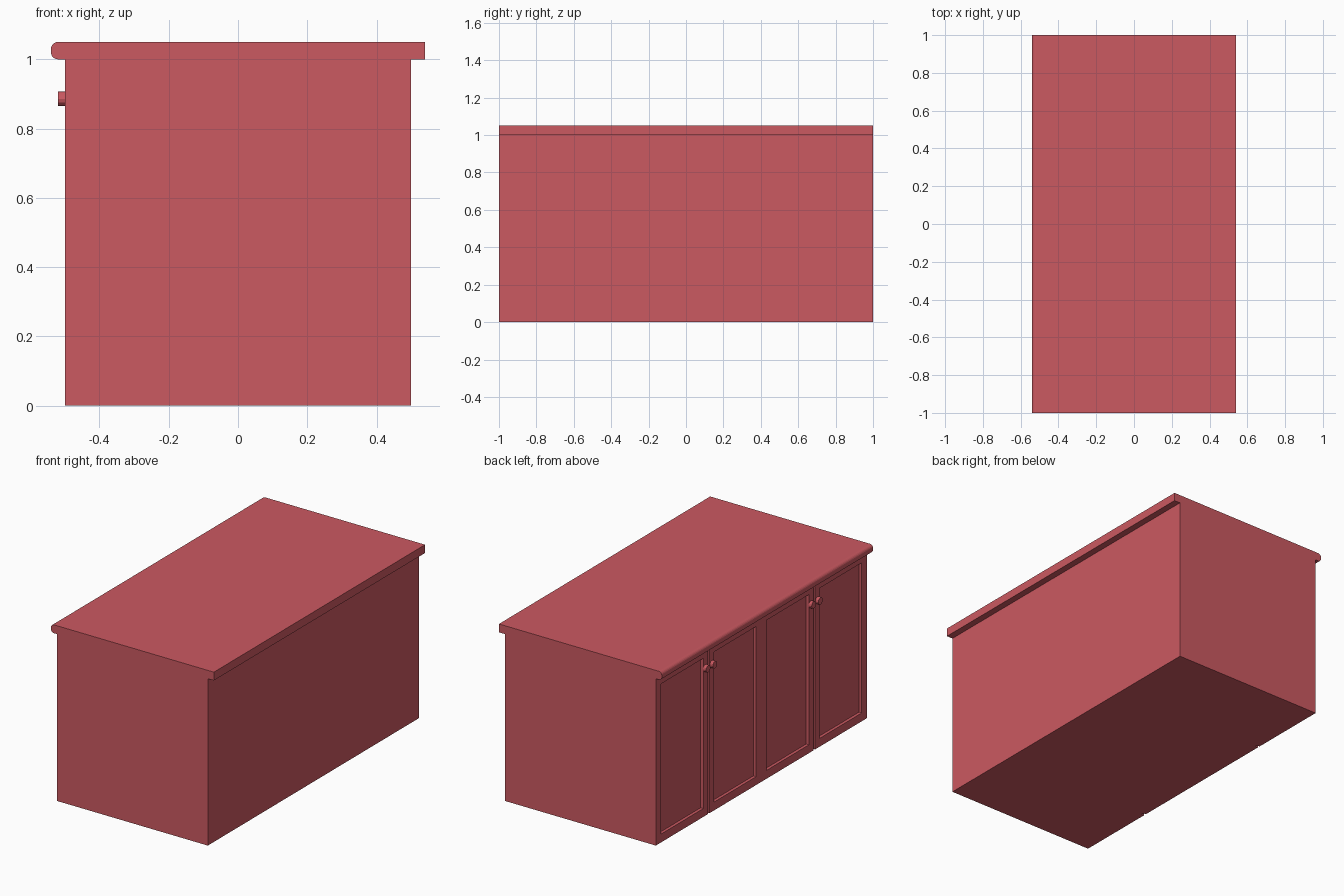
import bpy, bmesh, math
from mathutils import Matrix, Vector

if "Cube" in bpy.data.objects:
    bpy.data.objects.remove(bpy.data.objects["Cube"])

red = bpy.data.materials.new("red_paint")
red.diffuse_color = (0.6, 0.1, 0.12, 1)
red.use_nodes = True
red.node_tree.nodes["Principled BSDF"].inputs["Base Color"].default_value = red.diffuse_color


def finish(bm, name):
    bmesh.ops.recalc_face_normals(bm, faces=bm.faces[:])
    me = bpy.data.meshes.new(name)
    bm.to_mesh(me)
    bm.free()
    me.materials.append(red)
    ob = bpy.data.objects.new(name, me)
    bpy.context.collection.objects.link(ob)
    return ob


def extrude(points, direction, name):
    bm = bmesh.new()
    face = bm.faces.new([bm.verts.new(p) for p in points])
    new = bmesh.ops.extrude_face_region(bm, geom=[face])["geom"]
    bmesh.ops.translate(bm, vec=Vector(direction),
                        verts=[v for v in new if isinstance(v, bmesh.types.BMVert)])
    return finish(bm, name)


FRONT, DEPTH, STILE, GAP = -0.5, 0.018, 0.05, 0.008

# Carcass, whose front face also forms the sunken door panels
back = FRONT + DEPTH
extrude([(back, -1, 0), (0.5, -1, 0), (0.5, -1, 1), (back, -1, 1)], (0, 2, 0), "carcass")

# Worktop: square at the wall side, rounded at the door side
r = 0.02
profile = [(0.54, -1, 1.0), (0.54, -1, 1.05)]
for cz, start in ((1.05 - r, 90), (1.0 + r, 180)):
    for i in range(6):
        a = math.radians(start + 18 * i)
        profile.append((-0.54 + r + r * math.cos(a), -1, cz + r * math.sin(a)))
extrude(profile, (0, 2, 0), "worktop")


# Door frame: an open ring in front of the carcass
def door_frame(y0, y1, groove_y, name):
    bm = bmesh.new()

    def ring(a, b, c, d):
        return [bm.verts.new((back, y, z)) for y, z in ((a, c), (b, c), (b, d), (a, d))]

    inner = ring(y0 + STILE, y1 - STILE, STILE, 1 - STILE)
    a = y0 + GAP if groove_y == y0 else y0
    b = y1 - GAP if groove_y == y1 else y1
    outer = ring(a, b, 0, 1)
    faces = [bm.faces.new((outer[i], outer[(i + 1) % 4], inner[(i + 1) % 4], inner[i]))
             for i in range(4)]
    new = bmesh.ops.extrude_face_region(bm, geom=faces)["geom"]
    bmesh.ops.translate(bm, vec=(-DEPTH, 0, 0),
                        verts=[v for v in new if isinstance(v, bmesh.types.BMVert)])
    finish(bm, name)


# Round knob beside the groove
def knob(y, name):
    bm = bmesh.new()
    m = Matrix.Translation((FRONT - 0.01, y, 0.886)) @ Matrix.Rotation(math.pi / 2, 4, 'Y')
    bmesh.ops.create_cone(bm, cap_ends=True, segments=12, radius1=0.021, radius2=0.021,
                          depth=0.02, matrix=m)
    finish(bm, name)


# Two pairs of doors meeting at y = -0.5 and y = 0.5
for n, mid in enumerate((-0.5, 0.5), 1):
    door_frame(mid - 0.5, mid, mid, f"door_frame_{n}a")
    door_frame(mid, mid + 0.5, mid, f"door_frame_{n}b")
    knob(mid - 0.032, f"knob_{n}a")
    knob(mid + 0.032, f"knob_{n}b")
